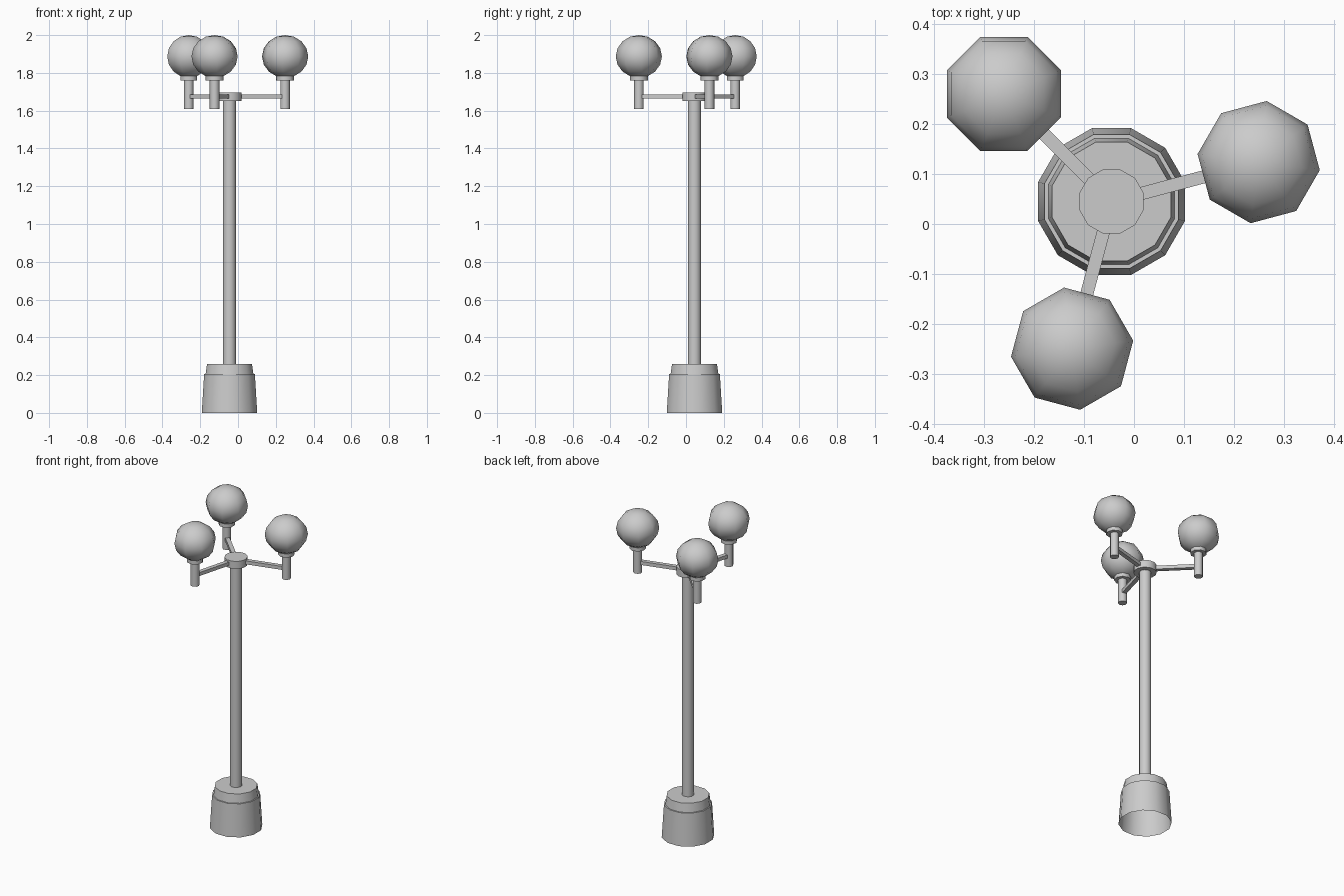
import bpy, bmesh
from math import pi, sin, cos, radians
from mathutils import Vector

if "Cube" in bpy.data.objects:
    bpy.data.objects.remove(bpy.data.objects["Cube"])

AXIS = Vector((-0.045, 0.045, 0))   # centre of the post
REACH = 0.305                       # post centre to lamp centre

grey = bpy.data.materials.new("light grey")
grey.use_nodes = True
grey.diffuse_color = (0.6, 0.6, 0.6, 1)
grey.node_tree.nodes["Principled BSDF"].inputs["Base Color"].default_value = (0.6, 0.6, 0.6, 1)


def finish(obj, name):
    """Name the part, give it the paint and smooth its round sides."""
    obj.name = obj.data.name = name
    obj.data.materials.append(grey)
    bpy.ops.object.select_all(action='DESELECT')
    obj.select_set(True)
    bpy.context.view_layer.objects.active = obj
    bpy.ops.object.shade_smooth_by_angle(angle=radians(55))
    return obj


def lathe(name, profile, centre, sides=12, turn=0.0, bottom=True):
    """Turn (radius, height) points, listed upward, into a capped solid."""
    bm = bmesh.new()
    rings = []
    for r, z in profile:
        angles = [turn + 2 * pi * (i + 0.5) / sides for i in range(sides)]
        rings.append([bm.verts.new((r * cos(a), r * sin(a), z)) for a in angles])
    for low, high in zip(rings, rings[1:]):
        for i in range(sides):
            j = (i + 1) % sides
            bm.faces.new((low[i], low[j], high[j], high[i]))
    bm.faces.new(rings[-1])
    if bottom:
        bm.faces.new(rings[0][::-1])
    mesh = bpy.data.meshes.new(name)
    bm.to_mesh(mesh)
    bm.free()
    obj = bpy.data.objects.new(name, mesh)
    obj.location = centre
    bpy.context.collection.objects.link(obj)
    return finish(obj, name)


# Stepped hollow foot, post and hub
lathe("base", [(0.152, 0), (0.139, 0.205), (0.131, 0.205), (0.123, 0.26)], AXIS, bottom=False)
lathe("post", [(0.035, 0.26), (0.035, 1.66)], AXIS)
lathe("hub", [(0.0665, 1.65), (0.0665, 1.697)], AXIS)

# Three lamps around the post
for number, degrees in enumerate((15, 135, 255), 1):
    turn = radians(degrees)
    out = Vector((cos(turn), sin(turn), 0))
    lamp = AXIS + out * REACH

    # Square arm from the hub into the lamp stem
    inner = 0.05
    bpy.ops.mesh.primitive_cube_add(size=1, location=AXIS + out * (inner + REACH) / 2 + Vector((0, 0, 1.675)),
                                    rotation=(0, 0, turn))
    arm = bpy.context.object
    arm.scale = (REACH - inner, 0.026, 0.022)
    finish(arm, f"arm_{number}")

    # Stem and collar
    lathe(f"lamp_stem_{number}", [(0.026, 1.61), (0.026, 1.765)], lamp, 8, turn)
    lathe(f"lamp_collar_{number}", [(0.048, 1.76), (0.048, 1.787)], lamp, 8, turn)

    # Eight-sided globe
    bpy.ops.mesh.primitive_uv_sphere_add(segments=8, ring_count=8, radius=0.1234,
                                         location=lamp + Vector((0, 0, 1.887)),
                                         rotation=(0, 0, turn + pi / 8))
    globe = bpy.context.object
    globe.scale.z = 0.916
    finish(globe, f"globe_{number}")
